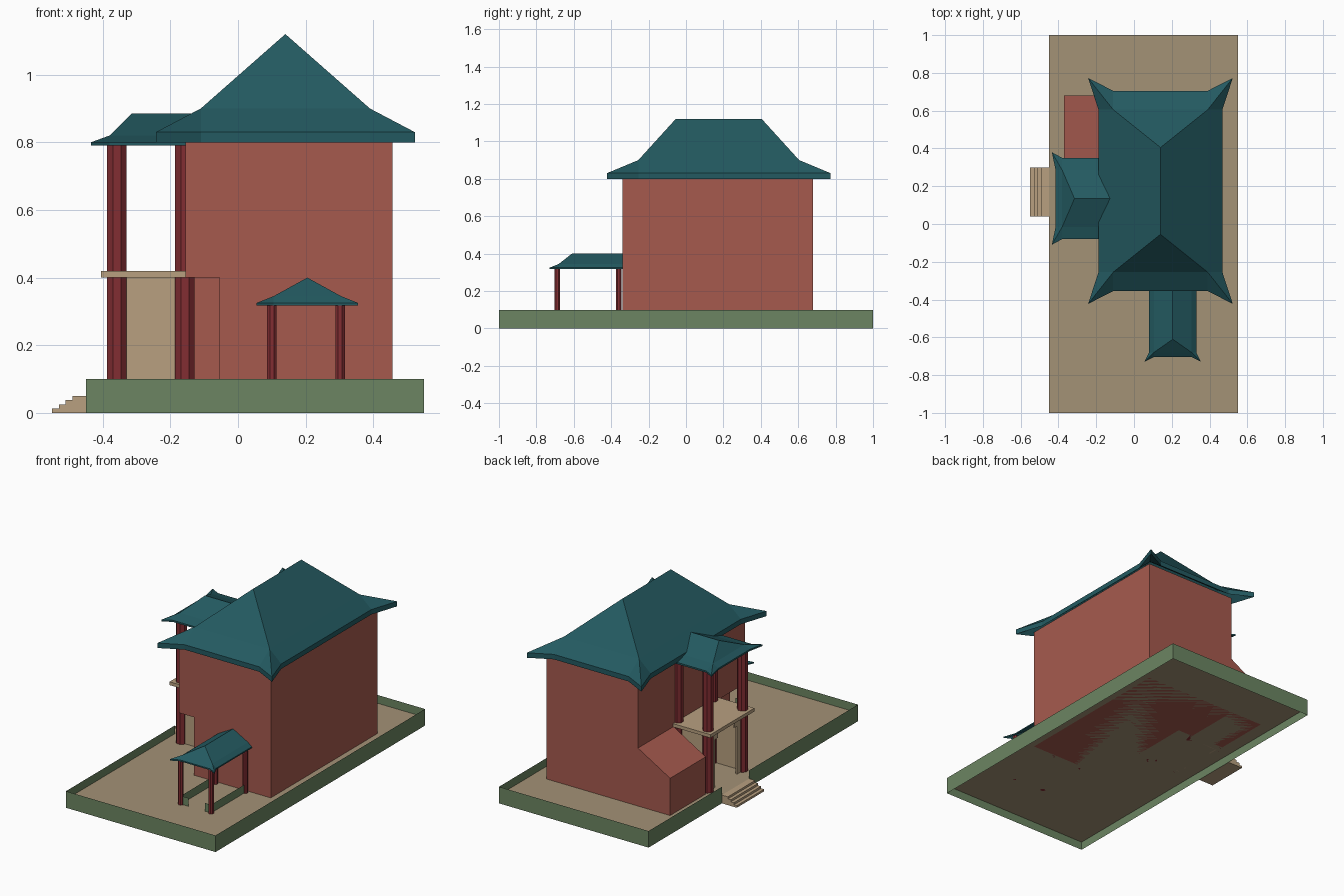
import bpy, bmesh
from math import cos, sin, pi

if "Cube" in bpy.data.objects:
    bpy.data.objects.remove(bpy.data.objects["Cube"])


def mat(name, r, g, b):
    m = bpy.data.materials.new(name)
    m.diffuse_color = (r, g, b, 1)
    m.use_nodes = True
    m.node_tree.nodes["Principled BSDF"].inputs["Base Color"].default_value = m.diffuse_color
    return m


RED = mat("red_wall", .38, .102, .076)
TEAL = mat("teal_tile", .017, .102, .119)
GREEN = mat("green_wall", .15, .235, .122)
STONE = mat("pale_stone", .479, .352, .216)
EARTH = mat("earth", .366, .287, .181)
POST = mat("dark_red_post", .223, .027, .032)


def make(name, bm, m, closed=True):
    if closed:
        bmesh.ops.recalc_face_normals(bm, faces=bm.faces)
    me = bpy.data.meshes.new(name)
    bm.to_mesh(me)
    bm.free()
    me.materials.append(m)
    ob = bpy.data.objects.new(name, me)
    bpy.context.collection.objects.link(ob)
    return ob


def prism(name, pts, vec, m):
    """Extrude a closed 3D outline along vec."""
    bm = bmesh.new()
    f = bm.faces.new([bm.verts.new(p) for p in pts])
    r = bmesh.ops.extrude_face_region(bm, geom=[f], use_keep_orig=True)
    vs = [g for g in r["geom"] if isinstance(g, bmesh.types.BMVert)]
    bmesh.ops.translate(bm, vec=vec, verts=vs)
    return make(name, bm, m)


def box(name, x0, x1, y0, y1, z0, z1, m):
    return prism(name, [(x0, y0, z0), (x1, y0, z0), (x1, y1, z0), (x0, y1, z0)],
                 (0, 0, z1 - z0), m)


def fence(name, runs, m):
    """Thin upright panels; each run is a path of x,y points plus z range."""
    bm = bmesh.new()
    for path, z0, z1 in runs:
        for a, b in zip(path, path[1:]):
            bm.faces.new([bm.verts.new(p) for p in
                          ((*a, z0), (*b, z0), (*b, z1), (*a, z1))])
    bmesh.ops.remove_doubles(bm, verts=bm.verts, dist=1e-5)
    return make(name, bm, m, False)


def column(name, x, y, r, z0, z1):
    pts = [(x + r * cos(pi * (k + .5) / 4), y + r * sin(pi * (k + .5) / 4), z0)
           for k in range(8)]
    return prism(name, pts, (0, 0, z1 - z0), POST)


def hip_roof(name, place, u, v, z, t, both):
    """Flared hip roof. u: ridge, mid, eave, corner; v: mid, eave, corner; z: eave, mid, ridge."""
    ur, um, ue, uc = u
    vm, ve, vc = v
    ze, zm, zr = z
    bm = bmesh.new()
    R0, R, M0, M = (0, 0, zr), (ur, 0, zr), (0, vm, zm), (um, vm, zm)
    S0, S, C, F = (0, ve, ze), (um, ve, ze), (uc, vc, ze), (ue, vm, ze)
    flip = lambda p: (p[0], -p[1], p[2])
    side = [(R0, R, M, M0), (M0, M, S, S0), (M, S, C), (M, C, F)]
    faces = side + [tuple(map(flip, f)) for f in side]
    faces += [(R, M, flip(M)), (M, F, flip(F), flip(M))]
    if both:
        faces += [tuple((-p[0], p[1], p[2]) for p in f) for f in faces]
    for f in faces:
        bm.faces.new([bm.verts.new(place(*p)) for p in f])
    bmesh.ops.remove_doubles(bm, verts=bm.verts, dist=1e-5)
    bmesh.ops.recalc_face_normals(bm, faces=bm.faces)
    if both:
        bmesh.ops.dissolve_limit(bm, angle_limit=.001, verts=bm.verts, edges=bm.edges)
    # lowered copy of the tiles closes the eaves
    r = bmesh.ops.extrude_face_region(bm, geom=bm.faces[:], use_keep_orig=True)
    vs = [g for g in r["geom"] if isinstance(g, bmesh.types.BMVert)]
    bmesh.ops.translate(bm, vec=(0, 0, -t), verts=vs)
    return make(name, bm, TEAL)


# courtyard floor and surrounding wall, with a gate gap on the left
G = .05
bm = bmesh.new()
bm.faces.new([bm.verts.new(p) for p in
              ((-.45, -1, G), (.55, -1, G), (.55, 1, G), (-.45, 1, G))])
make("courtyard_floor", bm, EARTH, False)
fence("boundary_wall", [
    ([(-.45, .04), (-.45, -1), (.55, -1), (.55, 1), (-.45, 1), (-.45, .30)], 0, .1),
    ([(-.45, .30), (-.45, .04)], 0, G)], GREEN)

# entrance steps
steps = [(-.45, 0)]
for k in range(4):
    x, h = -.55 + .02 * k, .0125 * k
    steps += [(x, h), (x, h + .0125)]
steps.append((-.45, .05))
prism("entrance_steps", [(x, .04, z) for x, z in steps], (0, .26, 0), STONE)

# main house with a passage cut from its front left corner
house = box("main_house", -.155, .457, -.34, .68, G, .80, RED)
cutter = box("passage_cutter", -.3, -.055, -.5, .33, -.1, .40, RED)
cutter.hide_render = True
mod = house.modifiers.new("passage", "BOOLEAN")
mod.operation, mod.solver, mod.object = "DIFFERENCE", "EXACT", cutter
bpy.context.view_layer.objects.active = house
bpy.ops.object.modifier_apply(modifier="passage")
bpy.data.objects.remove(cutter)
hip_roof("main_roof", lambda u, v, z: (.14 + v, .175 + u, z),
         (.23, .43, .53, .598), (.25, .328, .383), (.83, .90, 1.12), .03, True)

# lean-to on the left side
prism("lean_to", [(-.155, .34, G), (-.37, .34, G), (-.37, .34, .275), (-.155, .34, .40)],
      (0, .34, 0), RED)

# balcony: deck, columns, roof
box("balcony_deck", -.405, -.155, -.075, .345, .40, .42, STONE)
for x in (-.358, -.157):
    for y in (-.03, .30):
        column("balcony_column", x, y, .031, G, .80)
hip_roof("balcony_roof", lambda u, v, z: (-.11 - u, .135 + v, z),
         (.205, .27, .305, .325), (.15, .215, .245), (.80, .82, .885), .01, False)

# porch walls and gate frame with stepped upper corners
for y in (-.035, .295):
    box("porch_wall", -.358, -.157, y, y + .01, G, .40, STONE)
gate = [(-.03, G), (-.03, .40), (.30, .40), (.30, G), (.24, G), (.24, .34), (.215, .34),
        (.215, .37), (.055, .37), (.055, .34), (.03, .34), (.03, G)]
prism("gate_frame", [(-.363, y, z) for y, z in gate], (.01, 0, 0), STONE)

# front pavilion: columns, rails, roof
for x in (.10, .302):
    for y in (-.688, -.36):
        column("pavilion_column", x, y, .0155, G, .327)
fence("pavilion_rail", [
    ([(.10, -.36), (.10, -.688), (.15, -.688)], G, .1),
    ([(.302, -.36), (.302, -.688), (.26, -.688)], G, .1)], GREEN)
hip_roof("pavilion_roof", lambda u, v, z: (.205 + v, -.34 - u, z),
         (.27, .34, .365, .39), (.10, .125, .15), (.325, .345, .40), .008, False)
